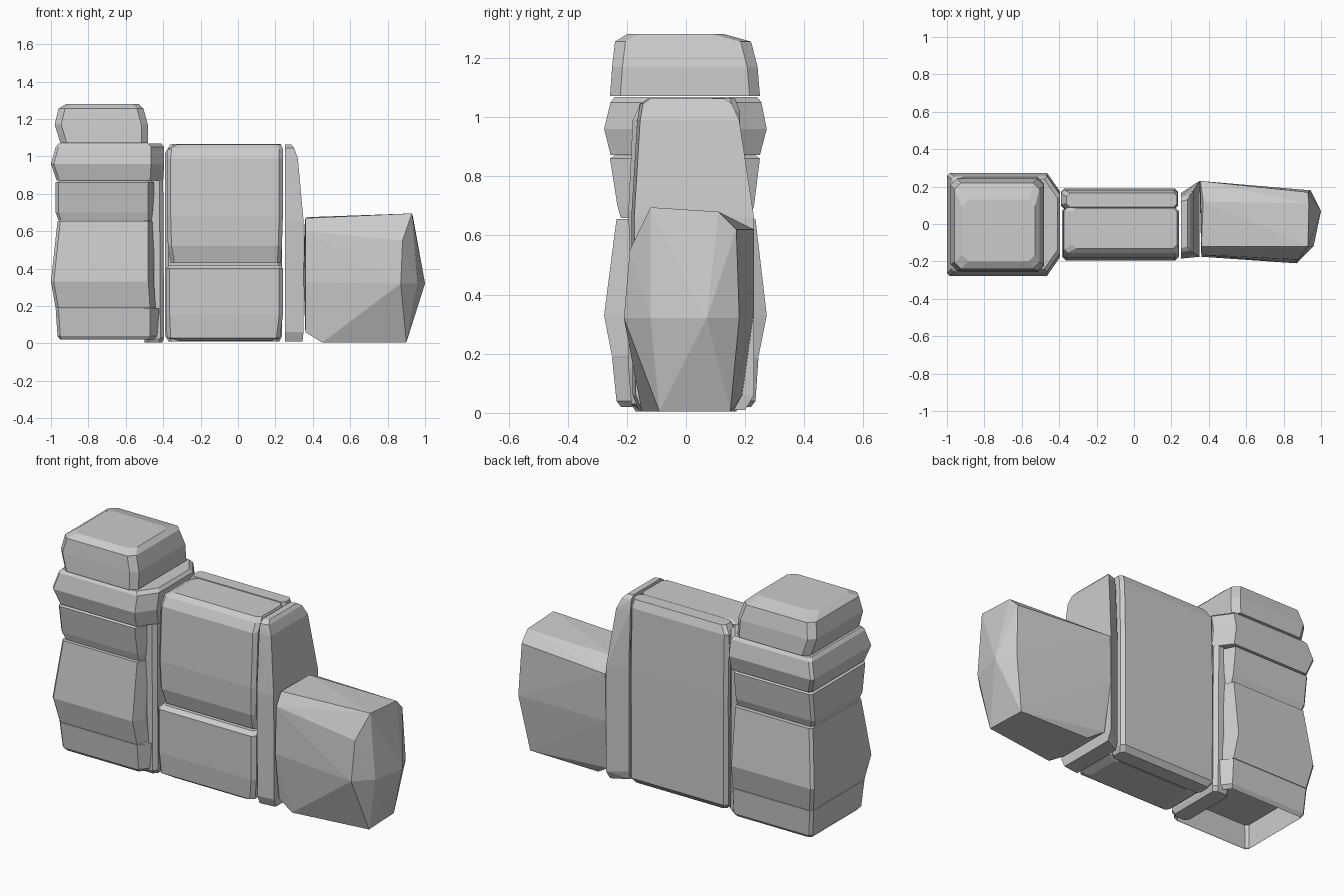
import bpy, bmesh


def finish(name, bm):
    bmesh.ops.recalc_face_normals(bm, faces=bm.faces[:])
    me = bpy.data.meshes.new(name)
    bm.to_mesh(me)
    bm.free()
    ob = bpy.data.objects.new(name, me)
    bpy.context.collection.objects.link(ob)
    return ob


def stone(name, rings, cut=0.03, cut_right=None, open_bottom=False):
    """Stack of chamfered rectangles; each ring is (z, x0, x1, y0, y1)."""
    bm = bmesh.new()
    c = cut
    rx, ry = cut_right or (cut, cut)
    loops = []
    for z, x0, x1, y0, y1 in rings:
        outline = [(x0 + c, y0), (x1 - rx, y0), (x1, y0 + ry), (x1, y1 - ry),
                   (x1 - rx, y1), (x0 + c, y1), (x0, y1 - c), (x0, y0 + c)]
        loops.append([bm.verts.new((x, y, z)) for x, y in outline])
    for lo, hi in zip(loops, loops[1:]):
        for i in range(8):
            j = (i + 1) % 8
            bm.faces.new((lo[i], lo[j], hi[j], hi[i]))
    if not open_bottom:
        bm.faces.new(loops[0][::-1])
    bm.faces.new(loops[-1])
    return finish(name, bm)


def hull(name, points):
    bm = bmesh.new()
    for p in points:
        bm.verts.new(p)
    res = bmesh.ops.convex_hull(bm, input=bm.verts[:])
    inner = [g for g in res["geom_interior"] if isinstance(g, bmesh.types.BMVert)]
    bmesh.ops.delete(bm, geom=inner, context='VERTS')
    return finish(name, bm)


# Pillar, bottom to top
stone("pillar_base_stone", [
    (0.02, -0.95, -0.42, -0.22, 0.22),
    (0.04, -0.965, -0.41, -0.235, 0.235),
    (0.187, -0.975, -0.41, -0.25, 0.245)], 0.015, (0.06, 0.08), open_bottom=True)
stone("pillar_large_stone", [
    (0.19, -0.975, -0.44, -0.25, 0.245),
    (0.33, -1.0, -0.45, -0.277, 0.273),
    (0.655, -0.965, -0.45, -0.235, 0.235)], 0.015, (0.03, 0.07))
stone("pillar_middle_stone", [
    (0.658, -0.96, -0.45, -0.22, 0.215),
    (0.70, -0.975, -0.45, -0.232, 0.23),
    (0.86, -0.975, -0.45, -0.257, 0.25),
    (0.87, -0.95, -0.46, -0.24, 0.235)], 0.015, (0.03, 0.06))
stone("pillar_wide_stone", [
    (0.872, -0.97, -0.40, -0.255, 0.25),
    (0.96, -1.0, -0.395, -0.277, 0.273),
    (1.05, -0.975, -0.395, -0.255, 0.255),
    (1.068, -0.96, -0.41, -0.24, 0.24)], 0.015, (0.07, 0.1))
stone("pillar_cap_stone", [
    (1.072, -0.95, -0.48, -0.257, 0.25),
    (1.17, -0.98, -0.482, -0.25, 0.242),
    (1.255, -0.96, -0.505, -0.24, 0.22),
    (1.28, -0.92, -0.53, -0.2, 0.13)], 0.035)
stone("pillar_side_slab", [
    (0.005, -0.50, -0.405, -0.17, 0.17),
    (0.03, -0.50, -0.395, -0.185, 0.185),
    (0.87, -0.50, -0.40, -0.185, 0.185)], 0.02)

# Wall panel
stone("wall_upper_stone", [
    (0.43, -0.36, 0.23, -0.165, 0.085),
    (0.52, -0.375, 0.235, -0.19, 0.09),
    (0.68, -0.38, 0.24, -0.195, 0.09),
    (0.99, -0.38, 0.24, -0.18, 0.09),
    (1.04, -0.375, 0.24, -0.155, 0.09),
    (1.063, -0.33, 0.23, -0.13, 0.085)], 0.02)
stone("wall_lower_stone", [
    (0.012, -0.31, 0.18, -0.16, 0.07),
    (0.03, -0.38, 0.225, -0.185, 0.09),
    (0.15, -0.385, 0.24, -0.195, 0.09),
    (0.40, -0.385, 0.24, -0.195, 0.09),
    (0.42, -0.365, 0.23, -0.17, 0.08)], 0.02)
stone("wall_back_slab", [
    (0.01, -0.37, 0.22, 0.08, 0.165),
    (0.04, -0.39, 0.235, 0.08, 0.188),
    (0.66, -0.39, 0.235, 0.08, 0.19),
    (1.02, -0.39, 0.235, 0.085, 0.182),
    (1.065, -0.36, 0.23, 0.09, 0.165)], 0.018)

# Tapered slab at the wall end
end_rings = [(0.01, 0.345, -0.16, 0.15, 0.20), (0.06, 0.35, -0.18, 0.165, 0.23),
             (0.66, 0.35, -0.185, 0.165, 0.23), (0.99, 0.32, -0.165, 0.15, 0.18),
             (1.045, 0.30, -0.155, 0.14, 0.155), (1.063, 0.285, -0.13, 0.12, 0.13)]
hull("wall_end_slab", [p for z, x, y0, y1, y2 in end_rings for p in (
    (0.25, y0, z), (0.25, y1, z), (x, y0 + 0.01, z), (x, y2, z))])

# Boulder leaning on the wall end
hull("boulder", [
    (0.45, -0.15, 0.005), (0.45, 0.16, 0.005), (0.90, -0.09, 0.005), (0.89, 0.15, 0.005),
    (0.36, -0.14, 0.06), (0.36, 0.19, 0.06),
    (0.36, -0.175, 0.33), (0.35, 0.23, 0.35), (0.87, -0.21, 0.32), (0.96, -0.12, 0.32),
    (1.0, 0.07, 0.32), (0.945, 0.18, 0.32),
    (0.36, -0.165, 0.60), (0.355, 0.23, 0.62), (0.88, -0.19, 0.55), (0.93, 0.17, 0.62),
    (0.36, -0.12, 0.67), (0.37, 0.12, 0.675), (0.93, -0.12, 0.695), (0.935, 0.11, 0.68)])
